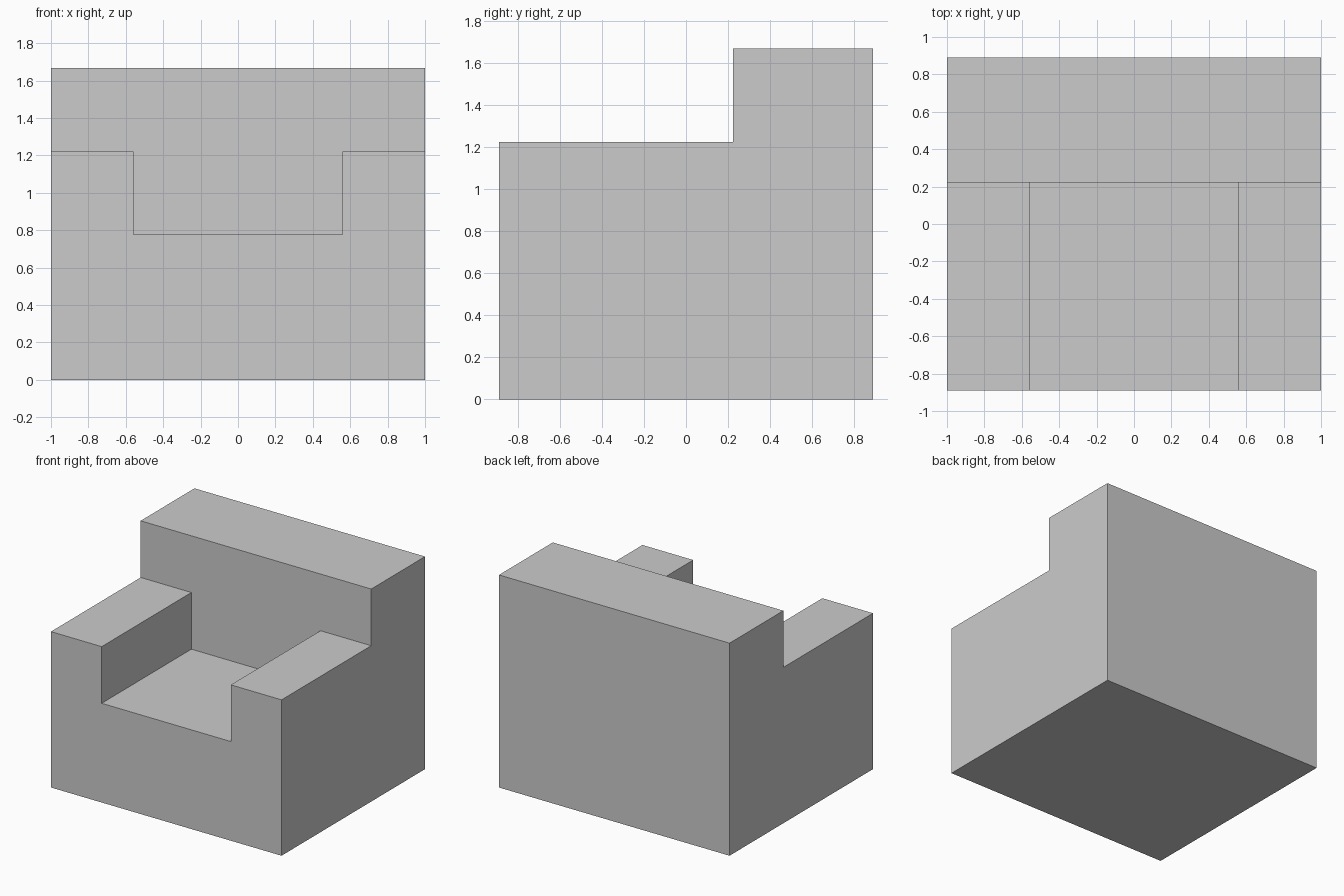
import bpy, bmesh

if "Cube" in bpy.data.objects:
    bpy.data.objects.remove(bpy.data.objects["Cube"])

U = 1 / 9                      # design grid unit
HALF_W, HALF_D = 9 * U, 8 * U
SEAT_Z, ARM_Z, BACK_Z = 7 * U, 11 * U, 15 * U
BACK_Y = 2 * U                 # front face of the backrest
SEAT_HALF_W = 0.56


def extrude_side_profile(name, points, half_width):
    """Extrude a (y, z) profile symmetrically along x."""
    bm = bmesh.new()
    face = bm.faces.new([bm.verts.new((-half_width, y, z)) for y, z in points])
    out = bmesh.ops.extrude_face_region(bm, geom=[face])["geom"]
    verts = [g for g in out if isinstance(g, bmesh.types.BMVert)]
    bmesh.ops.translate(bm, verts=verts, vec=(2 * half_width, 0, 0))
    bmesh.ops.recalc_face_normals(bm, faces=bm.faces)
    mesh = bpy.data.meshes.new(name)
    bm.to_mesh(mesh)
    bm.free()
    obj = bpy.data.objects.new(name, mesh)
    bpy.context.collection.objects.link(obj)
    return obj


# Armchair body: stepped side profile with arms and backrest
armchair = extrude_side_profile("armchair", [
    (-HALF_D, 0), (HALF_D, 0), (HALF_D, BACK_Z),
    (BACK_Y, BACK_Z), (BACK_Y, ARM_Z), (-HALF_D, ARM_Z)], HALF_W)

# Seat recess between the arms, open at the front and top
cutter = extrude_side_profile("seat_cutter", [
    (-HALF_D - 0.2, SEAT_Z), (BACK_Y, SEAT_Z),
    (BACK_Y, ARM_Z + 0.2), (-HALF_D - 0.2, ARM_Z + 0.2)], SEAT_HALF_W)
cutter.hide_render = True

cut = armchair.modifiers.new("seat_recess", 'BOOLEAN')
cut.operation, cut.solver, cut.object = 'DIFFERENCE', 'EXACT', cutter

# Apply the cut and discard the cutter
bpy.context.view_layer.objects.active = armchair
armchair.select_set(True)
bpy.ops.object.modifier_apply(modifier=cut.name)
bpy.data.objects.remove(cutter)
